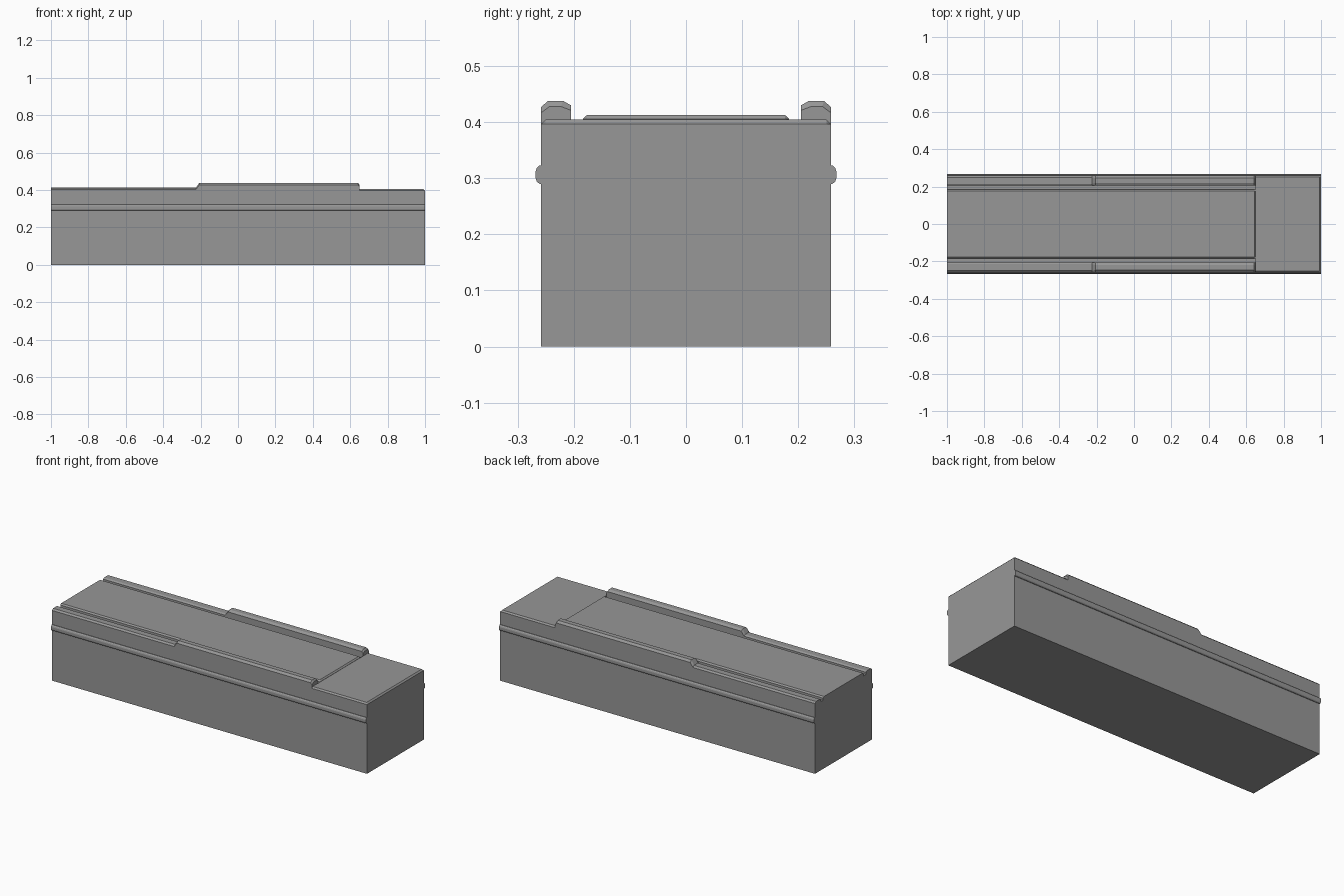
import bpy, bmesh

if "Cube" in bpy.data.objects:
    bpy.data.objects.remove(bpy.data.objects["Cube"])

# Dark grey finish for the whole model
grey = bpy.data.materials.new("dark_grey")
grey.diffuse_color = (0.31, 0.31, 0.31, 1)
grey.use_nodes = True
grey.node_tree.nodes["Principled BSDF"].inputs["Base Color"].default_value = grey.diffuse_color


def loft(name, stations, mirror=False):
    """Skin a closed shape through (x, [(y, z), ...]) cross-sections."""
    bm = bmesh.new()
    rings = [[bm.verts.new((x, y, z)) for y, z in prof] for x, prof in stations]
    n = len(rings[0])
    for a, b in zip(rings, rings[1:]):
        for i in range(n):
            j = (i + 1) % n
            bm.faces.new((a[i], a[j], b[j], b[i]))
    bm.faces.new(rings[0][::-1])
    bm.faces.new(rings[-1])
    bmesh.ops.remove_doubles(bm, verts=bm.verts[:], dist=1e-5)
    bmesh.ops.recalc_face_normals(bm, faces=bm.faces[:])
    mesh = bpy.data.meshes.new(name)
    bm.to_mesh(mesh)
    bm.free()
    mesh.materials.append(grey)
    obj = bpy.data.objects.new(name, mesh)
    bpy.context.collection.objects.link(obj)
    if mirror:
        mod = obj.modifiers.new("Mirror", 'MIRROR')
        mod.use_axis = (False, True, False)
        mod.use_mirror_merge = False
    return obj


def symmetric(half):
    """Complete a right-hand half profile across y = 0."""
    return half + [(-y, z) for y, z in reversed(half)]


def body_section(top, groove):
    """Block section with chamfered top edges and two slots at the given depth."""
    return symmetric([(0.258, 0), (0.258, 0.397), (0.25, top), (0.205, top),
                      (0.205, groove), (0.184, groove), (0.184, top)])


# Main block: grooved along the deck, chamfered at the right end
slotted = body_section(0.405, 0.393)
solid = body_section(0.405, 0.405)
loft("body", [(-1, slotted), (0.65, slotted), (0.65, solid),
              (0.992, solid), (1, body_section(0.397, 0.397))])

# Thin raised deck between the rails
deck = symmetric([(0.184, 0.40), (0.184, 0.406), (0.176, 0.413)])
deck_end = symmetric([(0.184, 0.40), (0.184, 0.406), (0.176, 0.406)])
loft("deck", [(-1, deck), (0.643, deck), (0.65, deck_end)])

# Edge rails, stepping from low to high with a slope
low = [(0.205, 0.39), (0.205, 0.406), (0.214, 0.412),
       (0.249, 0.412), (0.258, 0.403), (0.258, 0.39)]
high = [(0.205, 0.39), (0.205, 0.43), (0.219, 0.438),
        (0.246, 0.438), (0.258, 0.427), (0.258, 0.39)]
tip = [(0.205, 0.39), (0.205, 0.421), (0.223, 0.428),
       (0.243, 0.428), (0.258, 0.417), (0.258, 0.39)]
loft("edge_rail", [(-1, low), (-0.225, low), (-0.207, high),
                   (0.642, high), (0.65, tip)], mirror=True)

# Rounded moulding strip along each side
strip = [(0.25, 0.29), (0.261, 0.29), (0.266, 0.294), (0.268, 0.3),
         (0.268, 0.312), (0.266, 0.318), (0.261, 0.323), (0.25, 0.323)]
loft("side_moulding", [(-1, strip), (1, strip)], mirror=True)
